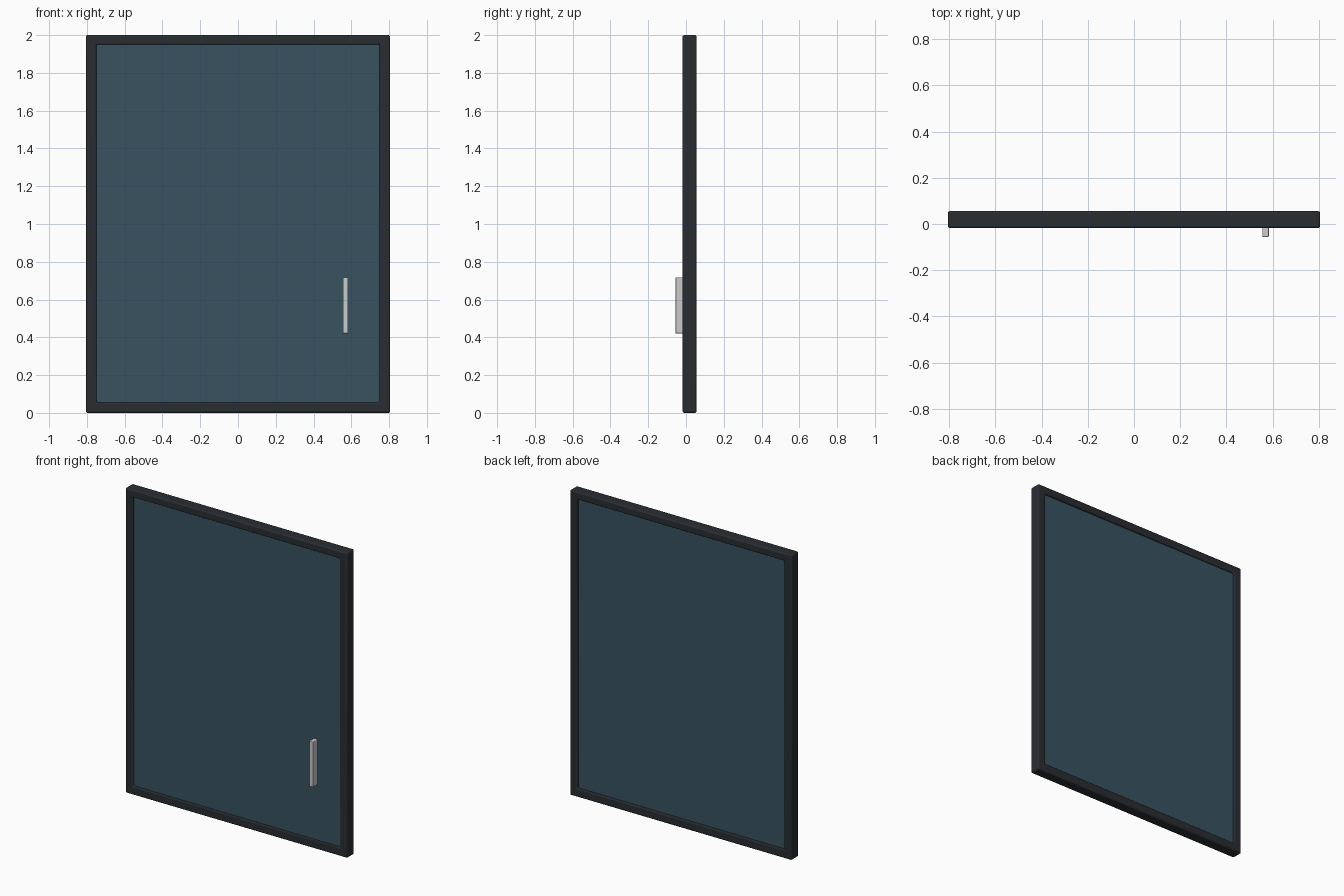
import bpy

if "Cube" in bpy.data.objects:
    bpy.data.objects.remove(bpy.data.objects["Cube"])

W, H = 0.805, 2.0            # half width, height
Y0, Y1 = -0.018, 0.056       # frame front and back
SIDE, TOP, BOTTOM = 0.056, 0.05, 0.056


def material(name, color):
    m = bpy.data.materials.new(name)
    m.diffuse_color = color
    m.use_nodes = True
    m.node_tree.nodes["Principled BSDF"].inputs["Base Color"].default_value = m.diffuse_color
    return m


def finish(ob, bevel, mat=None):
    if mat:
        ob.data.materials.append(mat)
    if bevel:
        b = ob.modifiers.new("bevel", 'BEVEL')
        b.width, b.segments = bevel, 3
    bpy.context.view_layer.objects.active = ob
    ob.select_set(True)
    bpy.ops.object.shade_smooth_by_angle()
    ob.select_set(False)


def box(name, lo, hi, bevel=0, mat=None):
    bpy.ops.mesh.primitive_cube_add(size=1)
    ob = bpy.context.object
    ob.name = name
    for v in ob.data.vertices:
        v.co = [(a + b) / 2 + c * (b - a) for a, b, c in zip(lo, hi, v.co)]
    finish(ob, bevel, mat)
    return ob


dark = material("dark_metal", (0.022, 0.026, 0.031, 1))
tint = material("tinted_glass", (0.04, 0.085, 0.115, 0.9))

# Frame: rectangular section carried round the four mitred corners
outer = [(-W, 0), (W, 0), (W, H), (-W, H)]
inner = [(-W + SIDE, BOTTOM), (W - SIDE, BOTTOM), (W - SIDE, H - TOP), (-W + SIDE, H - TOP)]
rings = [(outer, Y0), (inner, Y0), (inner, Y1), (outer, Y1)]
verts = [(x, y, z) for ring, y in rings for x, z in ring]
faces = []
for r in range(4):
    for i in range(4):
        j, s = (i + 1) % 4, (r + 1) % 4
        faces.append((r * 4 + i, r * 4 + j, s * 4 + j, s * 4 + i))
mesh = bpy.data.meshes.new("frame")
mesh.from_pydata(verts, [], faces)
frame = bpy.data.objects.new("frame", mesh)
bpy.context.collection.objects.link(frame)
finish(frame, 0.009, dark)

# Glass pane, tucked slightly into the frame
box("glass_pane", (-W + SIDE - 0.005, -0.006, BOTTOM - 0.005),
    (W - SIDE + 0.005, 0.042, H - TOP + 0.005), 0, tint)

# Upright pull handle
box("handle", (0.555, -0.056, 0.42), (0.583, -0.006, 0.718), 0.004)
